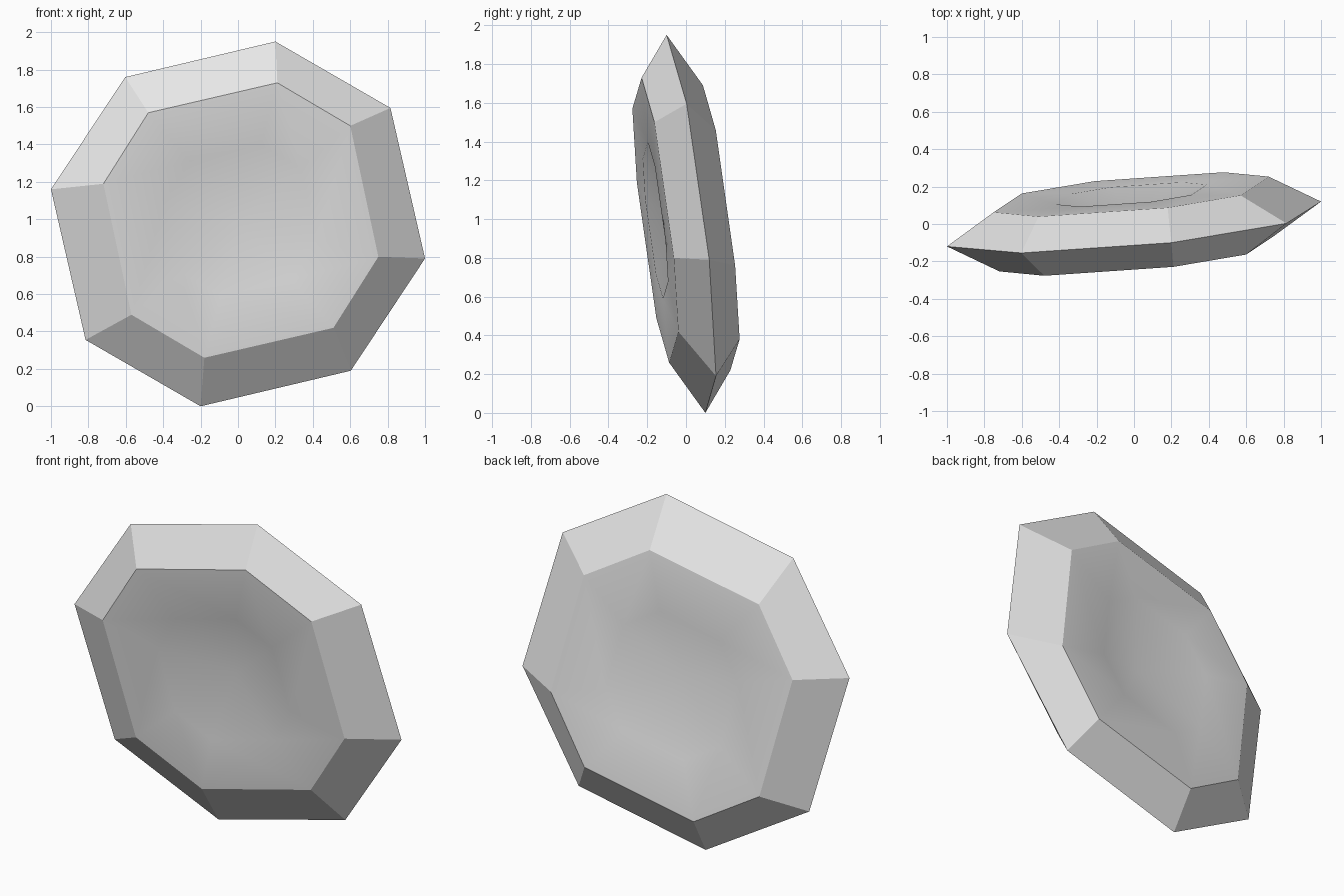
import bpy, bmesh
from mathutils import Vector

if "Cube" in bpy.data.objects:
    bpy.data.objects.remove(bpy.data.objects["Cube"])

CENTRE = Vector((0, 0, 0.975))
TILT_X, TILT_Z = 0.0973, -0.1225           # slope of the disc's mid plane
AXIS = Vector((TILT_X, -1, -TILT_Z)).normalized()   # front-facing axis


def octagon(half, scale=1.0):
    """Eight points on the mid plane from four (x, z) points and their opposites."""
    pts = [Vector((x, TILT_X * x + TILT_Z * z, z)) * scale for x, z in half]
    return pts + [-p for p in pts]


OUTER = [(-0.603, 0.785), (0.2, 0.975), (0.815, 0.62), (1.0, -0.185)]
RIM = [(-0.495, 0.575), (0.195, 0.735), (0.585, 0.505), (0.735, -0.195)]

grey = bpy.data.materials.new("light_grey")
grey.diffuse_color = (0.8, 0.8, 0.8, 1)
grey.use_nodes = True
grey.node_tree.nodes["Principled BSDF"].inputs["Base Color"].default_value = grey.diffuse_color

bm = bmesh.new()


def add_ring(points, height):
    return [bm.verts.new(CENTRE + p + AXIS * height) for p in points]


def bridge(a, b, smooth):
    for i in range(8):
        j = (i + 1) % 8
        bm.faces.new((a[i], a[j], b[j], b[i])).smooth = smooth


edge = add_ring(octagon(OUTER), 0)
for side in (1, -1):
    # bevelled border, flat shelf, then a shallow conical hollow
    rim = add_ring(octagon(RIM), side * 0.16)
    shelf = add_ring(octagon(RIM, 0.55), side * 0.16)
    apex = bm.verts.new(CENTRE + AXIS * side * 0.025)
    bridge(edge, rim, False)
    bridge(rim, shelf, True)
    for i in range(8):
        bm.faces.new((shelf[i], shelf[(i + 1) % 8], apex)).smooth = True

bmesh.ops.recalc_face_normals(bm, faces=bm.faces)
mesh = bpy.data.meshes.new("dished_disc")
bm.to_mesh(mesh)
bm.free()
mesh.materials.append(grey)
disc = bpy.data.objects.new("dished_disc", mesh)
bpy.context.collection.objects.link(disc)
